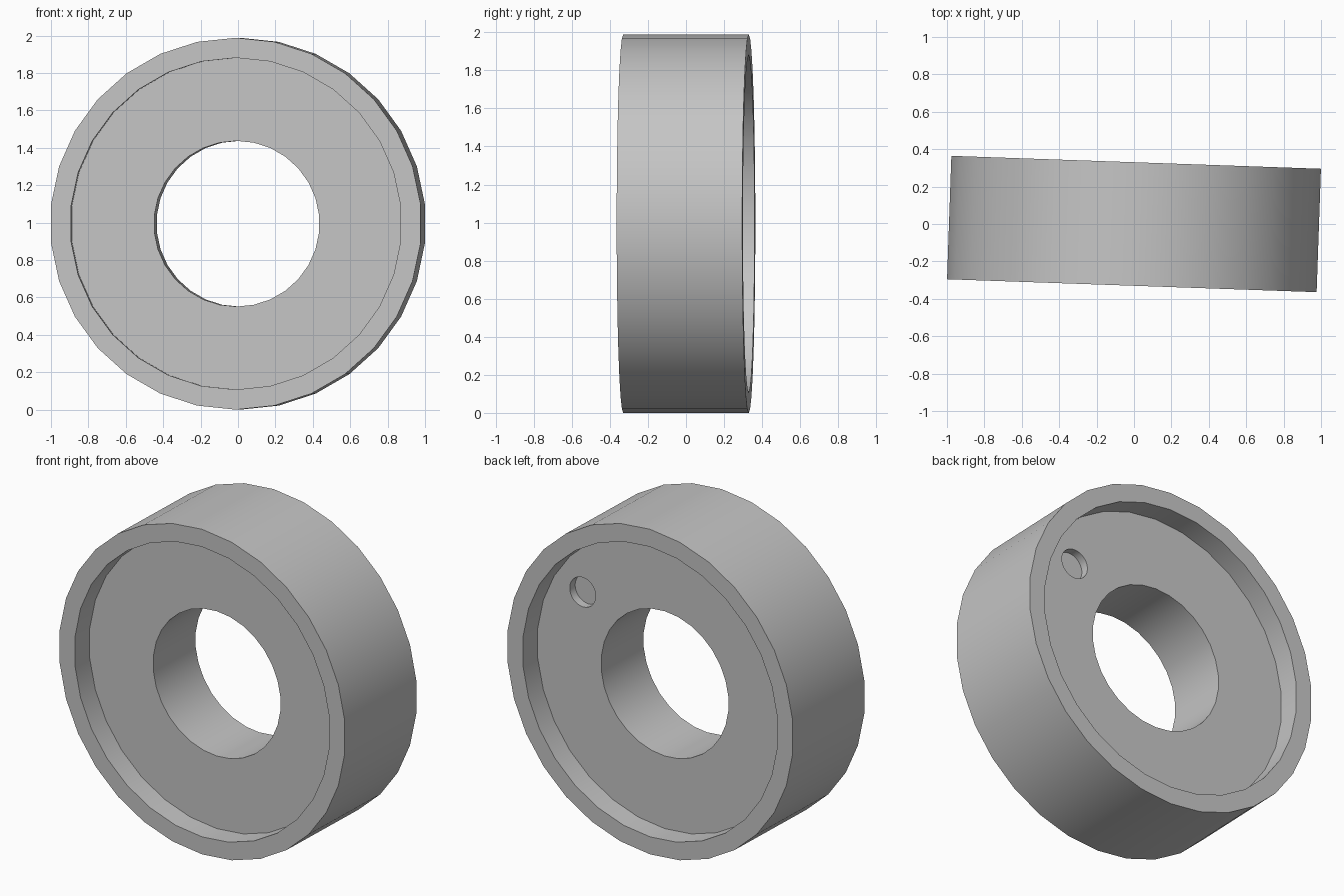
import bpy, bmesh
from math import sin, cos, pi, radians

cube = bpy.data.objects.get("Cube")
if cube:
    bpy.data.objects.remove(cube, do_unlink=True)

SIDES = 30
R_OUT, R_RECESS, R_BORE = 0.994, 0.887, 0.443
HALF, RECESS = 0.33, 0.135
FLOOR = HALF - RECESS

grey = bpy.data.materials.new("plain grey")
grey.use_nodes = True
colour = (0.56, 0.56, 0.56, 1)
grey.diffuse_color = colour
grey.node_tree.nodes["Principled BSDF"].inputs["Base Color"].default_value = colour


def lathe(name, profile, centre=(0, 0)):
    """Closed (radius, y) profile turned about the y axis."""
    bm = bmesh.new()
    rings = []
    for r, y in profile:
        angles = [pi / 2 + 2 * pi * k / SIDES for k in range(SIDES)]
        rings.append([bm.verts.new((centre[0] + r * cos(a), y, centre[1] + r * sin(a)))
                      for a in angles])
    for i, ring in enumerate(rings):
        nxt = rings[(i + 1) % len(rings)]
        for k in range(SIDES):
            j = (k + 1) % SIDES
            bm.faces.new((ring[k], ring[j], nxt[j], nxt[k]))
    bmesh.ops.recalc_face_normals(bm, faces=bm.faces)
    return finish(name, bm)


def finish(name, bm):
    mesh = bpy.data.meshes.new(name)
    bm.to_mesh(mesh)
    bm.free()
    mesh.materials.append(grey)
    obj = bpy.data.objects.new(name, mesh)
    bpy.context.collection.objects.link(obj)
    return obj


# Ring body with a shallow recess on both faces
half_profile = [(R_BORE, FLOOR), (R_RECESS, FLOOR), (R_RECESS, HALF), (R_OUT, HALF)]
profile = half_profile + [(r, -y) for r, y in reversed(half_profile)]
ring = lathe("ring_body", profile)

# Small blind hole in the back recess floor
bm = bmesh.new()
bmesh.ops.create_cone(bm, cap_ends=True, segments=SIDES, radius1=0.09, radius2=0.09, depth=0.1)
cutter = finish("blind_hole_cutter", bm)
cutter.rotation_euler.x = pi / 2
cutter.location = (0.57, FLOOR, 0.40)
cutter.hide_render = True

cut = ring.modifiers.new("blind_hole", "BOOLEAN")
cut.operation = "DIFFERENCE"
cut.solver = "EXACT"
cut.object = cutter
bpy.context.view_layer.update()
bpy.ops.object.select_all(action="DESELECT")
ring.select_set(True)
bpy.context.view_layer.objects.active = ring
bpy.ops.object.modifier_apply(modifier=cut.name)
bpy.data.objects.remove(cutter, do_unlink=True)

# Smooth walls with sharp rims, standing slightly turned on the ground
bpy.ops.object.shade_smooth_by_angle(angle=radians(30))
ring.location.z = R_OUT
ring.rotation_euler.z = radians(-2)
